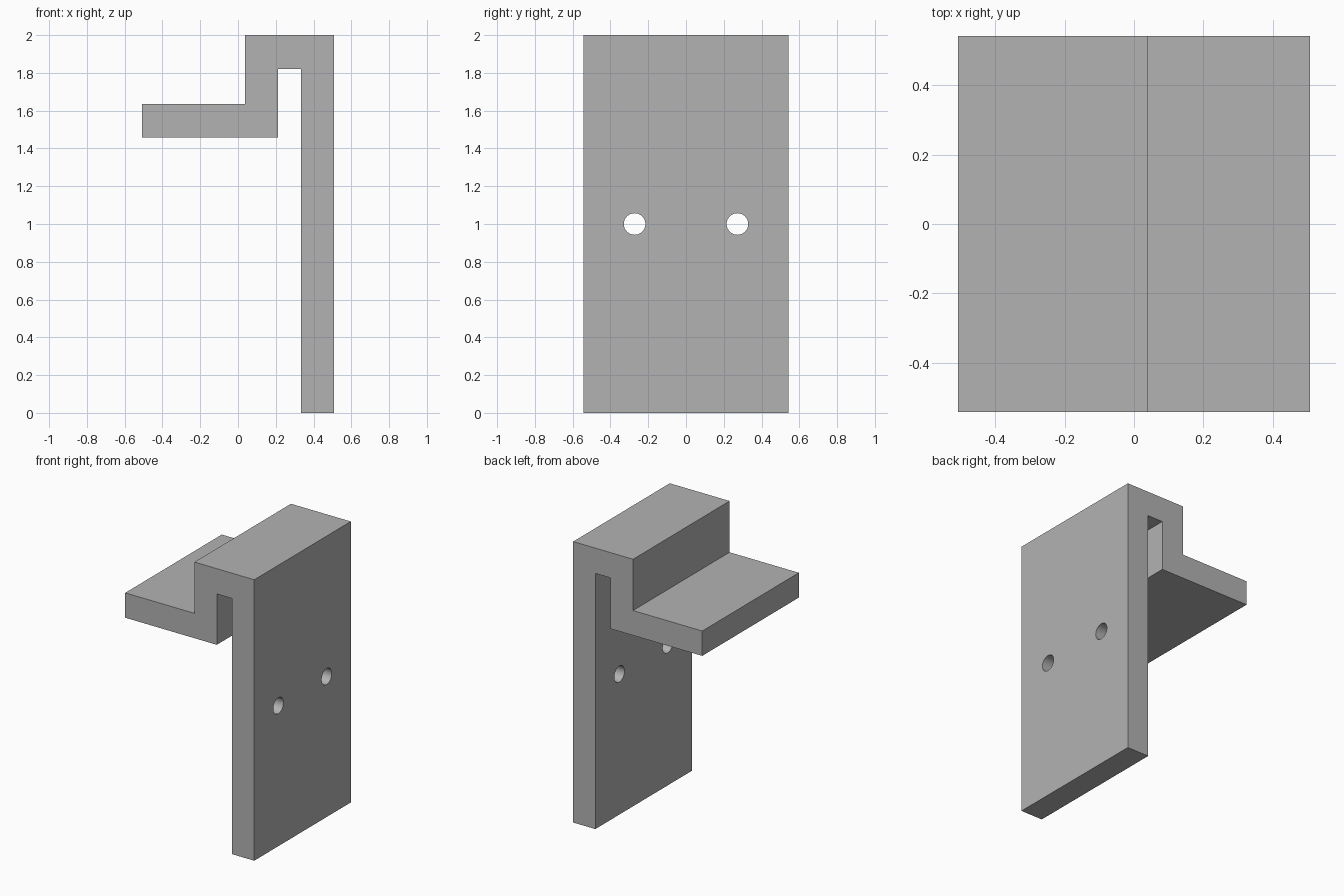
import bpy
import bmesh
from math import radians
from mathutils import Matrix

HALF_DEPTH = 0.543

cube = bpy.data.objects.get("Cube")
if cube:
    bpy.data.objects.remove(cube, do_unlink=True)

grey = bpy.data.materials.new("plain grey")
grey.use_nodes = True
colour = (0.45, 0.45, 0.45, 1)
grey.diffuse_color = colour
grey.node_tree.nodes["Principled BSDF"].inputs["Base Color"].default_value = colour


def make_object(name, bm):
    bmesh.ops.recalc_face_normals(bm, faces=bm.faces)
    mesh = bpy.data.meshes.new(name)
    bm.to_mesh(mesh)
    bm.free()
    mesh.materials.append(grey)
    obj = bpy.data.objects.new(name, mesh)
    bpy.context.scene.collection.objects.link(obj)
    return obj


# Bracket: back plate, hook over the top and shelf as one extruded profile
profile = [(0.334, 0), (0.508, 0), (0.508, 2), (0.037, 2), (0.037, 1.635),
           (-0.508, 1.635), (-0.508, 1.458), (0.213, 1.458),
           (0.213, 1.82), (0.334, 1.82)]
bm = bmesh.new()
face = bm.faces.new([bm.verts.new((x, -HALF_DEPTH, z)) for x, z in profile])
side = bmesh.ops.extrude_face_region(bm, geom=[face])["geom"]
bmesh.ops.translate(bm, vec=(0, 2 * HALF_DEPTH, 0),
                    verts=[v for v in side if isinstance(v, bmesh.types.BMVert)])
bracket = make_object("bracket", bm)

# Two screw holes through the back plate
bm = bmesh.new()
for y in (-0.272, 0.272):
    bmesh.ops.create_cone(
        bm, cap_ends=True, segments=48, radius1=0.057, radius2=0.057, depth=0.25,
        matrix=Matrix.Translation((0.42, y, 1)) @ Matrix.Rotation(radians(90), 4, "Y"))
cutter = make_object("screw_hole_cutter", bm)
cutter.hide_render = True
cutter.hide_set(True)

cut = bracket.modifiers.new("screw holes", "BOOLEAN")
cut.operation = "DIFFERENCE"
cut.solver = "EXACT"
cut.object = cutter

# Round hole walls, crisp plate edges
bpy.context.view_layer.objects.active = bracket
bracket.select_set(True)
bpy.ops.object.modifier_apply(modifier=cut.name)
bpy.data.objects.remove(cutter, do_unlink=True)
bpy.ops.object.shade_smooth_by_angle(angle=radians(30))
